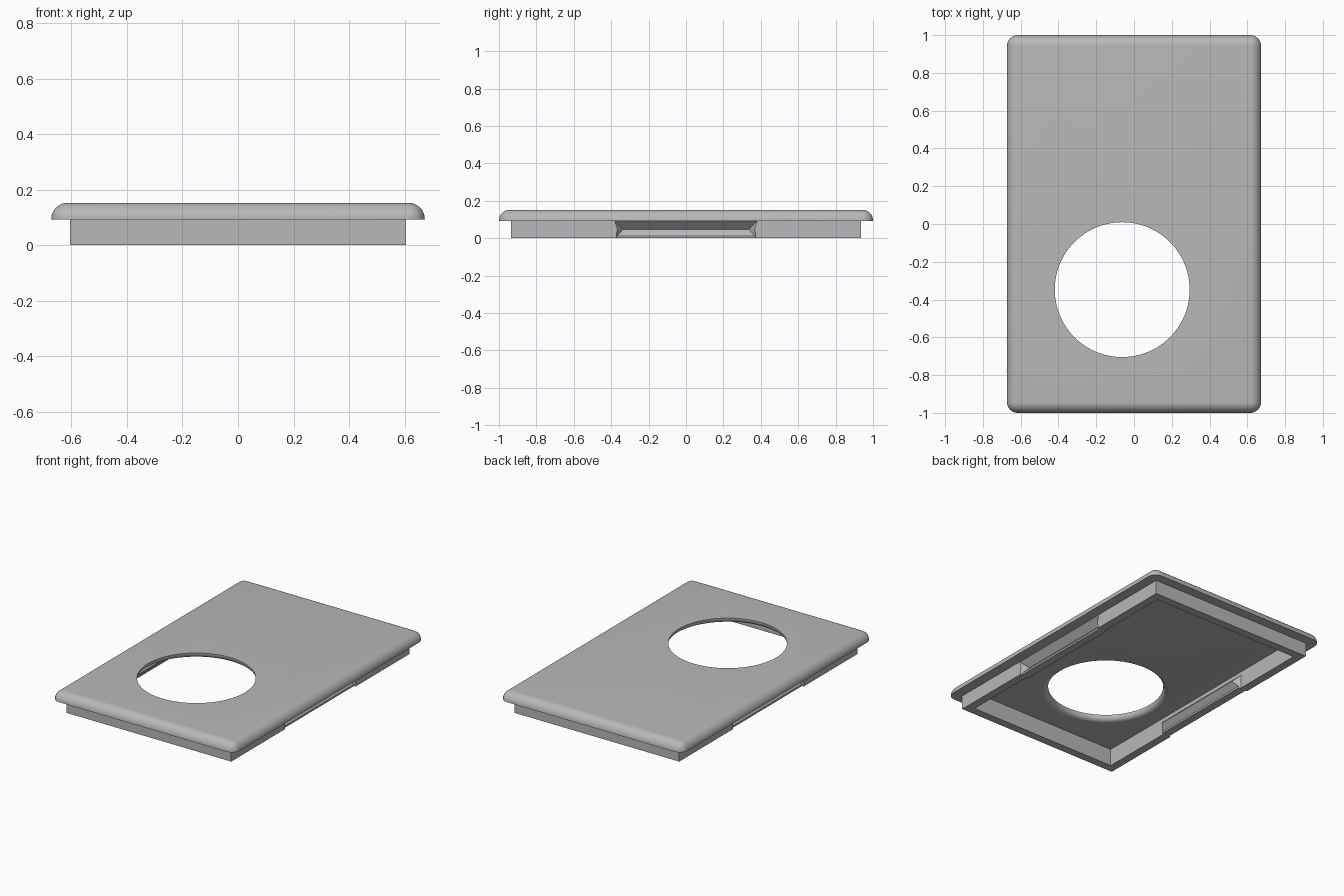
import bpy
import bmesh
import math

cube = bpy.data.objects.get("Cube")
if cube:
    bpy.data.objects.remove(cube, do_unlink=True)

grey = bpy.data.materials.new("plain grey")
grey.use_nodes = True
grey.diffuse_color = (0.48, 0.48, 0.48, 1)
grey.node_tree.nodes["Principled BSDF"].inputs["Base Color"].default_value = grey.diffuse_color

HALF_X, HALF_Y = 0.605, 0.935      # outside of the skirt
WALL = 0.055
LIP, CEILING, TOP = 0.093, 0.115, 0.152


def make_object(name, bm):
    bmesh.ops.recalc_face_normals(bm, faces=bm.faces)
    mesh = bpy.data.meshes.new(name)
    bm.to_mesh(mesh)
    bm.free()
    mesh.materials.append(grey)
    obj = bpy.data.objects.new(name, mesh)
    bpy.context.collection.objects.link(obj)
    return obj


def box(hx, hy, z0, z1):
    bm = bmesh.new()
    bmesh.ops.create_cube(bm, size=2)
    for v in bm.verts:
        v.co = (v.co.x * hx, v.co.y * hy, z1 if v.co.z > 0 else z0)
    return bm


def combine(target, tool, operation):
    mod = target.modifiers.new(operation.lower(), "BOOLEAN")
    mod.operation, mod.object, mod.solver = operation, tool, "EXACT"
    bpy.context.view_layer.objects.active = target
    bpy.ops.object.modifier_apply(modifier=mod.name)
    bpy.data.objects.remove(tool, do_unlink=True)


def ridge(name, side, x_face, base, z_end):
    """Horizontal V-shaped ridge with mitred ends, pointing inward."""
    bm = bmesh.new()
    half = 0.38
    levels = [(0.09, 0), (0.047, 0.043), (0.012, 0.012), (z_end, 0.012)]
    rings = []
    for z, depth in levels:
        corners = [(-base, -half), (depth, depth - half), (depth, half - depth), (-base, half)]
        if depth == 0:
            corners[1] = (0, -half)
            corners[2] = (0, half)
        rings.append([bm.verts.new((side * (x_face - d), y, z)) for d, y in corners])
    for a, b in zip(rings, rings[1:]):
        for i in range(4):
            j = (i + 1) % 4
            bm.faces.new((a[i], a[j], b[j], b[i]))
    bm.faces.new(rings[0])
    bm.faces.new(rings[-1])
    bmesh.ops.triangulate(bm, faces=bm.faces)
    return make_object(name, bm)


def hole_cutter(cx, cy, radius, fillet):
    """Round cutter that flares out in a quarter-round at the underside."""
    profile = [(radius, TOP + 0.1)]
    for i in range(9):
        a = math.pi / 2 * i / 8
        profile.append((radius + fillet * (1 - math.cos(a)), CEILING + fillet * (1 - math.sin(a))))
    profile.append((radius + fillet, CEILING - 0.01))
    bm = bmesh.new()
    rings = []
    n = 96
    for r, z in profile:
        rings.append([bm.verts.new((cx + r * math.cos(math.tau * k / n),
                                    cy + r * math.sin(math.tau * k / n), z)) for k in range(n)])
    for a, b in zip(rings, rings[1:]):
        for k in range(n):
            m = (k + 1) % n
            bm.faces.new((a[k], a[m], b[m], b[k]))
    bm.faces.new(rings[0])
    bm.faces.new(rings[-1])
    return make_object("hole_cutter", bm)


# Cover plate with rounded corners and rounded top edge
bm = box(0.673, 1.0, LIP, TOP)
edges = [e for e in bm.edges if max(v.co.z for v in e.verts) > TOP - 0.001]
bmesh.ops.bevel(bm, geom=edges, offset=0.058, segments=10, profile=0.5, affect="EDGES")
cover = make_object("cover_plate", bm)

# Skirt below the plate, hollowed out
combine(cover, make_object("skirt", box(HALF_X, HALF_Y, 0, 0.11)), "UNION")
combine(cover, make_object("cavity", box(HALF_X - WALL, HALF_Y - WALL, -0.1, CEILING)), "DIFFERENCE")

# Snap grooves outside and matching ridges inside, on both long walls
for side in (-1, 1):
    combine(cover, ridge("inner_ridge", side, HALF_X - WALL, 0.008, 0), "UNION")
    combine(cover, ridge("outer_groove", side, HALF_X, 0.02, -0.02), "DIFFERENCE")

# Round opening
combine(cover, hole_cutter(-0.0625, -0.3475, 0.357, 0.035), "DIFFERENCE")

bpy.ops.object.select_all(action="DESELECT")
cover.select_set(True)
bpy.context.view_layer.objects.active = cover
bpy.ops.object.shade_smooth_by_angle(angle=math.radians(30))
